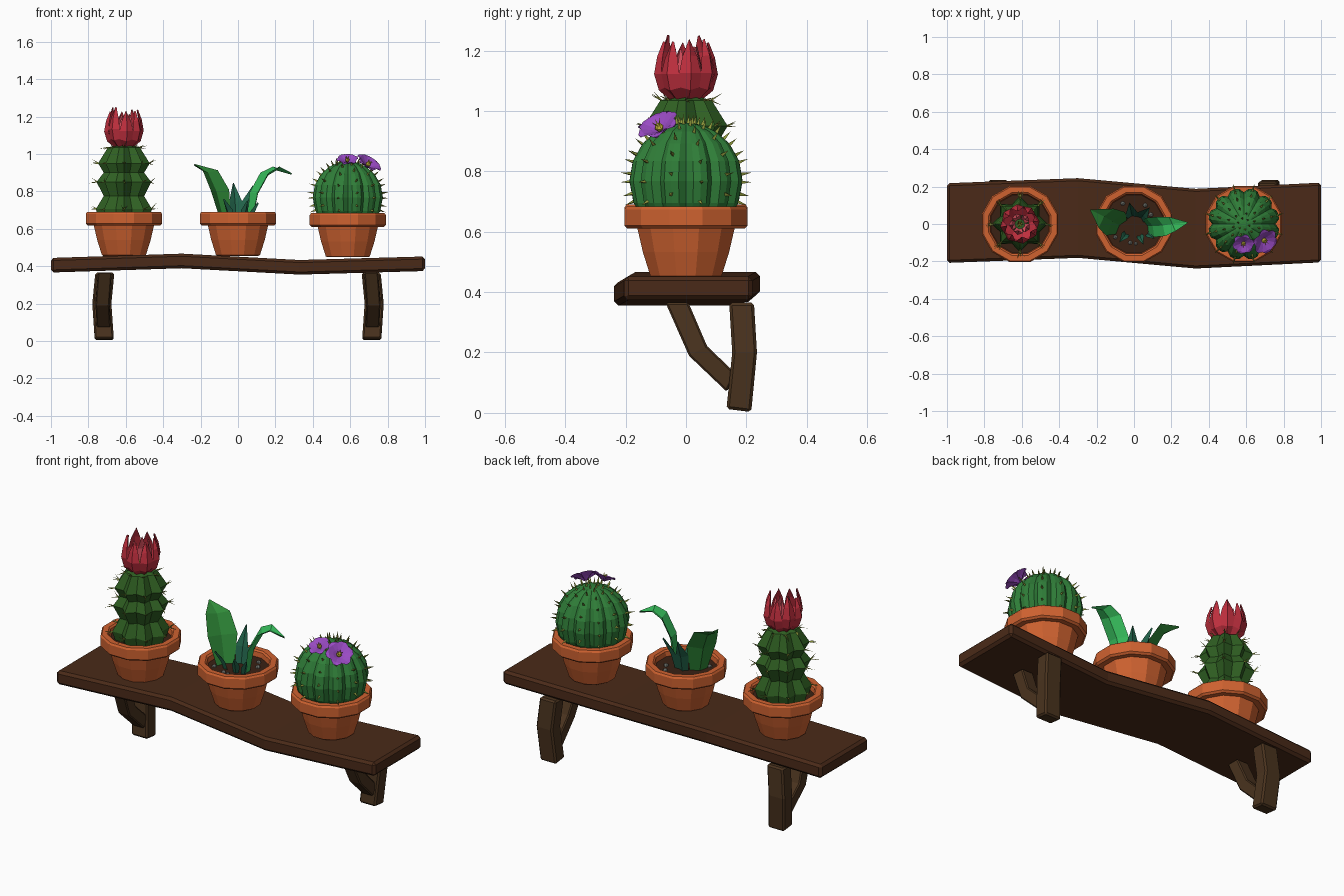
import bpy, bmesh, math, random
from mathutils import Vector as V

if "Cube" in bpy.data.objects:
    bpy.data.objects.remove(bpy.data.objects["Cube"])

random.seed(4)
UP = V((0, 0, 1))


def material(name, code):
    m = bpy.data.materials.new(name)
    rgb = [int(code[i:i + 2], 16) / 255 for i in (0, 2, 4)]
    m.diffuse_color = [((c + .055) / 1.055) ** 2.4 for c in rgb] + [1]
    m.use_nodes = True
    m.node_tree.nodes["Principled BSDF"].inputs["Base Color"].default_value = m.diffuse_color
    return m


WOOD, DARKWOOD = material("wood", "4a2a18"), material("bracket wood", "4a331e")
CLAY, SOIL, STONE = material("clay", "cf6230"), material("soil", "3a2114"), material("stone", "8c9088")
COLUMN, BALL, SPINE = material("column green", "2f5f22"), material("ball green", "2f7d38"), material("spine", "8f9a3c")
RED, PINK, PURPLE, YELLOW = (material("red", "c02f3e"), material("pink", "d8505e"),
                             material("purple", "9a4bc4"), material("yellow", "d8c840"))
LEAF, BRIGHT, TEAL = material("leaf", "2f8a38"), material("bright leaf", "35b859"), material("teal leaf", "22634a")


def finish(name, bm, mat, bevel=0):
    bmesh.ops.recalc_face_normals(bm, faces=bm.faces)
    me = bpy.data.meshes.new(name)
    bm.to_mesh(me)
    bm.free()
    me.materials.append(mat)
    ob = bpy.data.objects.new(name, me)
    bpy.context.collection.objects.link(ob)
    if bevel:
        mod = ob.modifiers.new("bevel", "BEVEL")
        mod.width, mod.segments, mod.limit_method = bevel, 1, "ANGLE"
        mod.angle_limit = math.radians(50)


def loft(bm, rings):
    """Skin a run of equal-sized rings and cap both ends."""
    rows = [[bm.verts.new(p) for p in r] for r in rings]
    n = len(rows[0])
    for a, b in zip(rows, rows[1:]):
        for i in range(n):
            bm.faces.new((a[i], a[(i + 1) % n], b[(i + 1) % n], b[i]))
    bm.faces.new(rows[0])
    bm.faces.new(rows[-1])


def rect(c, u, v):
    c, u, v = V(c), V(u), V(v)
    return [c - u - v, c + u - v, c + u + v, c - u + v]


def circle(cx, r, z, n=12, shape=(1,), turn=0):
    """Ring about (cx, 0); shape repeats radius factors to make ribs."""
    return [V((cx + r * shape[i % len(shape)] * math.cos(math.tau * (i + turn) / n),
               r * shape[i % len(shape)] * math.sin(math.tau * (i + turn) / n), z)) for i in range(n)]


def spike(bm, base, d, length, r):
    d = V(d).normalized()
    u = d.orthogonal().normalized()
    w = d.cross(u)
    b = [bm.verts.new(base + r * (u * math.cos(a) + w * math.sin(a))) for a in (0, math.tau / 3, 2 * math.tau / 3)]
    t = bm.verts.new(base + d * length)
    bm.faces.new(b)
    for i in range(3):
        bm.faces.new((b[i], b[(i + 1) % 3], t))


def blade(bm, path, side, widths, fold=.35, thick=.008):
    """Folded leaf or petal along a path."""
    path, side = [V(p) for p in path], V(side).normalized()
    rings = []
    for i, (p, w) in enumerate(zip(path, widths)):
        t = path[min(i + 1, len(path) - 1)] - path[max(i - 1, 0)]
        n = side.cross(t).normalized()
        rings.append([p - side * w + n * fold * w, p, p + side * w + n * fold * w, p - n * thick])
    loft(bm, rings)


def blob(bm, c, r):
    g = bmesh.ops.create_icosphere(bm, subdivisions=1, radius=r)
    bmesh.ops.translate(bm, verts=g["verts"], vec=c)


# warped shelf plank
bm = bmesh.new()
loft(bm, [rect((x, y, z), (0, .213, 0), (0, 0, .039)) for x, y, z in
          ((-1, .005, .405), (-.3, .032, .428), (.33, -.025, .394), (1, .008, .413))])
finish("shelf_plank", bm, WOOD, .014)

# wall brackets with bent braces
for s, side in ((-1, "left"), (1, "right")):
    bm = bmesh.new()
    loft(bm, [rect((s * x, y, z), (.051, 0, 0), (0, .041, dz)) for x, y, z, dz in
              ((.715, .175, .008, -.005), (.728, .194, .2, 0), (.712, .184, .365, 0))])
    finish(side + "_bracket_post", bm, DARKWOOD, .009)
    bm = bmesh.new()
    loft(bm, [rect((s * x, y, z), (.037, 0, 0), (0, dy, dz)) for x, y, z, dy, dz in
              ((.712, -.03, .365, .038, 0), (.725, .04, .205, .03, .016), (.718, .15, .1, .015, .03))])
    finish(side + "_bracket_brace", bm, DARKWOOD, .006)

# pots and soil
POTS = (("left", -.61, 0), ("middle", 0, 0), ("right", .587, -.007))
for side, cx, dz in POTS:
    bm = bmesh.new()
    loft(bm, [circle(cx, r, z + dz, turn=.5) for r, z in
              ((.113, .455), (.122, .46), (.148, .54), (.167, .62), (.2, .617), (.211, .627),
               (.211, .68), (.204, .69), (.173, .69), (.164, .682), (.155, .63))])
    finish(side + "_pot", bm, CLAY)
    bm = bmesh.new()
    loft(bm, [circle(cx, .162, .63 + dz, turn=.5), circle(cx, .163, .655 + dz, turn=.5)])
    finish(side + "_soil", bm, SOIL)

# tall column cactus with zigzag ribs
CX = -.61
PROFILE = ((.13, .64), (.15, .705), (.108, .775), (.146, .85), (.108, .9), (.138, .95), (.085, 1.035), (.03, 1.05))
bm = bmesh.new()
loft(bm, [circle(CX, r, z, 16, (1, .76)) for r, z in PROFILE])
finish("column_cactus", bm, COLUMN)
bm = bmesh.new()
for r, z in PROFILE[1:7]:
    if r == .108:
        continue
    for i in range(8):
        a = math.tau * i / 8
        d = V((math.cos(a), math.sin(a), .15))
        base = V((CX, 0, z)) + V((d.x, d.y, 0)) * (r - .004)
        for k in range(3):
            jit = V([random.uniform(-.55, .55) for _ in range(3)])
            spike(bm, base, d + jit, random.uniform(.03, .05), .0035)
finish("column_cactus_spines", bm, SPINE)

# red flower: outer and inner petal rings
for name, mat, n, turn, path, widths in (
        ("outer", RED, 8, .2, ((.04, 1.035), (.085, 1.075), (.1, 1.13), (.09, 1.19), (.07, 1.245)),
         (.016, .035, .037, .025, .002)),
        ("inner", PINK, 5, .6, ((.02, 1.04), (.048, 1.08), (.052, 1.14), (.035, 1.21)), (.012, .026, .024, .002))):
    bm = bmesh.new()
    for i in range(n):
        a = math.tau * (i + turn) / n
        d = V((math.cos(a), math.sin(a), 0))
        k = random.uniform(.9, 1.03)
        blade(bm, [V((CX, 0, 1.035 + (z - 1.035) * k)) + d * r for r, z in path], d.cross(UP), widths, .3, .007)
    finish("red_flower_%s_petals" % name, bm, mat)
bm = bmesh.new()
for i in range(6):
    a = math.tau * i / 6
    spike(bm, V((CX, 0, 1.045)), V((math.cos(a) * .25, math.sin(a) * .25, 1)), .085, .01)
finish("red_flower_stamens", bm, YELLOW)

# broad leaves and small shoots of the middle plant
bm = bmesh.new()
blade(bm, ((-.075, -.01, .64), (-.115, .015, .8), (-.16, .04, .9), (-.232, .075, .945)), (.62, .78, 0),
      (.045, .08, .065, .003), .3)
finish("left_leaf", bm, LEAF)
bm = bmesh.new()
blade(bm, ((.07, -.01, .64), (.1, -.012, .79), (.155, -.008, .89), (.205, 0, .92), (.287, .008, .897)),
      (.4, -.9, 0), (.032, .056, .056, .042, .002), .3)
finish("right_leaf", bm, BRIGHT)
bm = bmesh.new()
for bx, by, tx, ty, tz, w in ((-.01, .04, -.025, .11, .845, .035), (.035, .03, .08, .085, .83, .034),
                              (-.04, -.05, -.075, -.095, .76, .022), (.03, -.06, .05, -.105, .75, .02),
                              (.07, -.05, .105, -.075, .74, .018)):
    b, t = V((bx, by, .64)), V((tx, ty, tz))
    out = V((tx - bx, ty - by, 0))
    mid = b.lerp(t, .5) - out * .15
    blade(bm, (b, mid, t), out.cross(UP), (w * .7, w, .002), .4)
finish("small_shoots", bm, TEAL)
bm = bmesh.new()
for x, y in ((-.02, -.1), (.01, -.105), (.06, .1), (.09, .05), (-.1, -.07), (-.06, .11)):
    blob(bm, V((x, y, .658)), random.uniform(.009, .014))
finish("pebbles", bm, STONE)

# round ribbed cactus: 12 ribs with narrow grooves
BX, BZ, R, RIBS = .587, .768, .193, 12
C = V((BX, 0, BZ))
bm = bmesh.new()
loft(bm, [circle(BX, R * math.cos(math.radians(e)), BZ + R * math.sin(math.radians(e)),
                 RIBS * 4, (.88, .98, 1, .98)) for e in (-42, -22, 0, 20, 40, 58, 74, 86)])
finish("ball_cactus", bm, BALL)
bm = bmesh.new()
for i in range(RIBS):
    a = math.tau * (i + .5) / RIBS
    for e in (-18, 2, 22, 42, 60, 76):
        er = math.radians(e + (5 if i % 2 else -3))
        d = V((math.cos(a) * math.cos(er), math.sin(a) * math.cos(er), math.sin(er)))
        spike(bm, C + d * (R - .006), d, .037, .0075)
finish("ball_cactus_spines", bm, SPINE)

# two purple flowers
petals, hearts = bmesh.new(), bmesh.new()
for c, r, turn in ((V((.692, -.085, .938)), .072, .1), (V((.585, -.1, .958)), .058, .4)):
    n = (c - C).normalized()
    u = n.orthogonal().normalized()
    w = n.cross(u)
    for i in range(6):
        a = math.tau * (i + turn) / 6
        d = u * math.cos(a) + w * math.sin(a)
        blade(petals, [c + d * r * k + n * r * h for k, h in ((.05, -.1), (.4, .12), (.78, .3), (1, .28))],
              d.cross(n), [r * k for k in (.08, .32, .42, .16)], .15, .006)
    blob(hearts, c + n * .01, r * .22)
    for i in range(5):
        a = math.tau * i / 5
        spike(hearts, c + n * .01, n + .6 * (u * math.cos(a) + w * math.sin(a)), r * .45, .005)
finish("purple_flower_petals", petals, PURPLE)
finish("purple_flower_centres", hearts, YELLOW)
